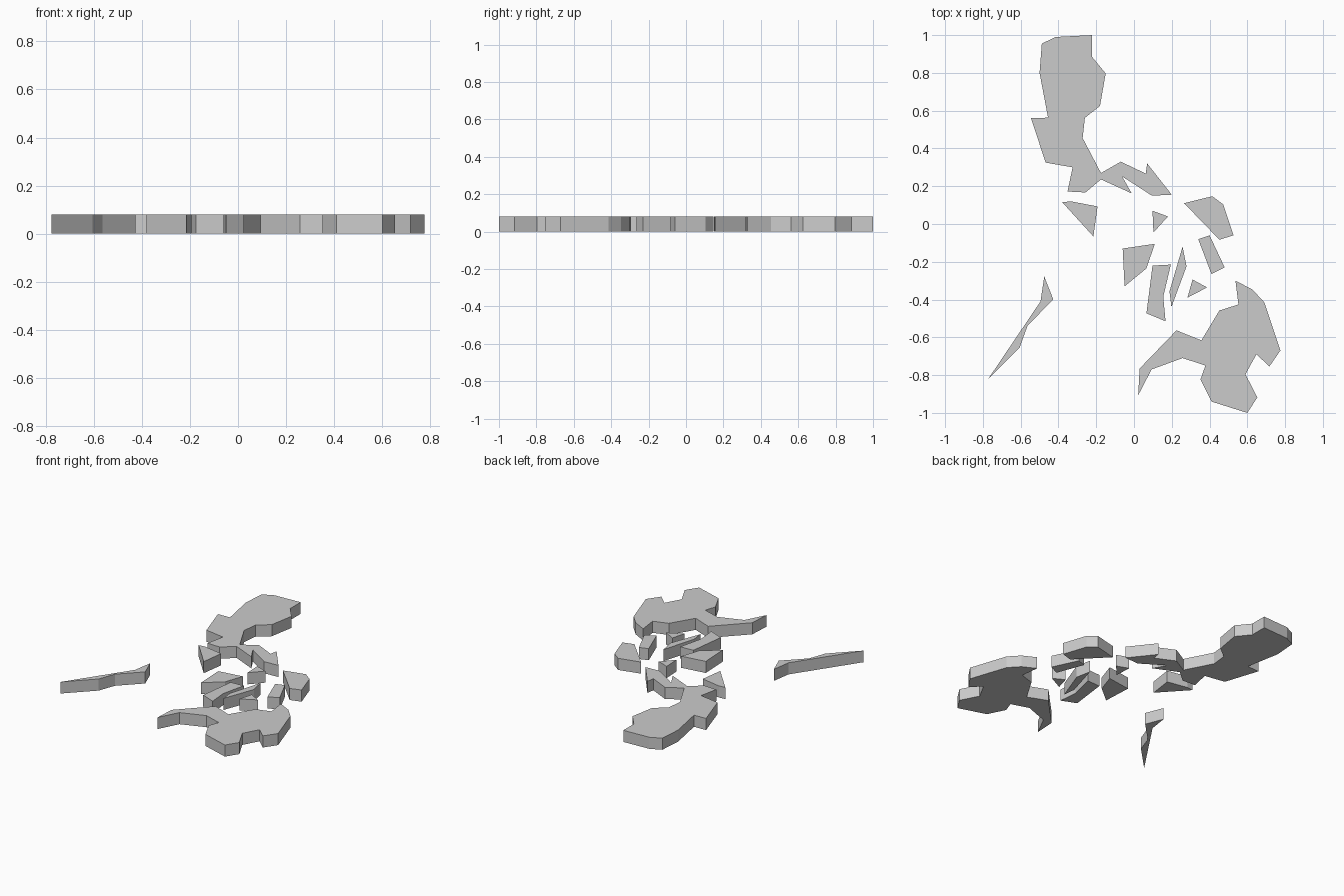
import bpy, bmesh

THICK = 0.08


def island(name, outline):
    """Flat slab extruded from a closed outline."""
    bm = bmesh.new()
    base = bm.faces.new([bm.verts.new((x, y, 0)) for x, y in outline])
    top = bmesh.ops.extrude_face_region(bm, geom=[base], use_keep_orig=True)
    verts = [g for g in top["geom"] if isinstance(g, bmesh.types.BMVert)]
    bmesh.ops.translate(bm, verts=verts, vec=(0, 0, THICK))
    bmesh.ops.recalc_face_normals(bm, faces=bm.faces)
    mesh = bpy.data.meshes.new(name)
    bm.to_mesh(mesh)
    bm.free()
    bpy.context.collection.objects.link(bpy.data.objects.new(name, mesh))


# Large northern island with its south-east tail
island("north_island", [
    (-.488, .955), (-.415, .99), (-.222, 1), (-.222, .885), (-.15, .797),
    (-.18, .625), (-.26, .562), (-.272, .455), (-.175, .27), (-.07, .33),
    (.062, .267), (.07, .32), (.2, .155), (.095, .15), (-.063, .252),
    (-.012, .162), (-.175, .236), (-.257, .167), (-.352, .172), (-.325, .3),
    (-.468, .325), (-.545, .56), (-.455, .563), (-.5, .8)])

# Large southern island with its western arm
island("south_island", [
    (.537, -.3), (.627, -.347), (.69, -.415), (.775, -.67), (.717, -.754),
    (.648, -.69), (.59, -.796), (.653, -.918), (.6, -1), (.41, -.94),
    (.352, -.823), (.378, -.749), (.257, -.71), (.093, -.77), (.022, -.907),
    (.03, -.765), (.225, -.563), (.357, -.616), (.452, -.458), (.553, -.426)])

# Long thin western island
island("west_island", [(-.475, -.278), (-.427, -.4), (-.563, -.537),
                       (-.605, -.653), (-.775, -.825), (-.495, -.41)])

# Small central islands
island("northwest_islet", [(-.38, .115), (-.335, .12), (-.193, .093), (-.215, -.066)])
island("middle_islet", [(.098, .07), (.18, .04), (.103, -.045)])
island("northeast_islet", [(.265, .11), (.415, .147), (.473, .103),
                           (.527, -.06), (.452, -.083)])
island("east_islet", [(.34, -.08), (.4, -.06), (.48, -.23), (.41, -.265)])
island("inner_west_islet", [(-.06, -.13), (.11, -.105), (.066, -.235), (-.05, -.33)])
island("inner_south_islet", [(.098, -.22), (.195, -.215), (.155, -.385),
                             (.167, -.515), (.066, -.473)])
island("sliver_islet", [(.257, -.12), (.278, -.225), (.198, -.44), (.188, -.357)])
island("southeast_islet", [(.31, -.294), (.387, -.336), (.283, -.39)])
